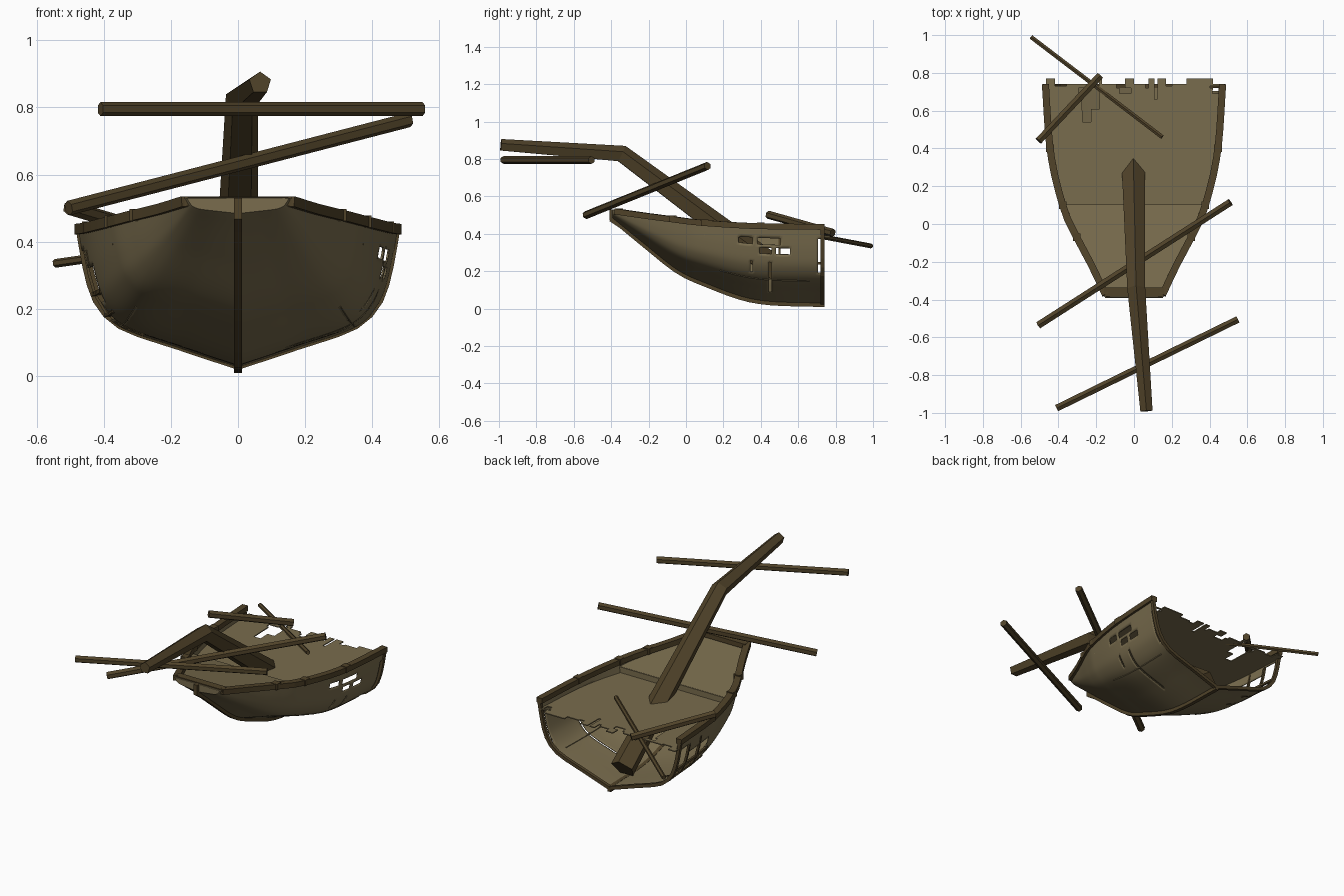
import bpy, bmesh, math
from mathutils import Vector

cube = bpy.data.objects.get("Cube")
if cube:
    bpy.data.objects.remove(cube, do_unlink=True)


def material(name, rgb):
    m = bpy.data.materials.new(name)
    m.use_nodes = True
    m.diffuse_color = (*rgb, 1)
    bsdf = m.node_tree.nodes["Principled BSDF"]
    bsdf.inputs["Base Color"].default_value = (*rgb, 1)
    bsdf.inputs["Roughness"].default_value = 0.9
    return m


PLANK = material("weathered planking", (0.19, 0.15, 0.075))
BEAM = material("dark timber", (0.08, 0.055, 0.022))


def finish(name, bm, mat, angle=None):
    mesh = bpy.data.meshes.new(name)
    bm.to_mesh(mesh)
    bm.free()
    mesh.materials.append(mat)
    ob = bpy.data.objects.new(name, mesh)
    bpy.context.collection.objects.link(ob)
    if angle:
        bpy.ops.object.select_all(action="DESELECT")
        ob.select_set(True)
        bpy.context.view_layer.objects.active = ob
        bpy.ops.object.shade_smooth_by_angle(angle=math.radians(angle))
    return ob


def sweep(name, path, radii, sides=6, width=1.0, up=(0, 0, 1), mat=BEAM):
    """Timber swept along a path; four sides makes a squared beam."""
    pts = [Vector(p) for p in path]
    bm = bmesh.new()
    rings = []
    turn = math.pi / 4 if sides == 4 else math.pi / 2
    for i, p in enumerate(pts):
        t = (pts[min(i + 1, len(pts) - 1)] - pts[max(i - 1, 0)]).normalized()
        side = t.cross(Vector(up)).normalized()
        top = side.cross(t)
        r = radii[i] if isinstance(radii, (list, tuple)) else radii
        ring = []
        for k in range(sides):
            a = turn + math.tau * k / sides
            ring.append(bm.verts.new(p + side * (r * width * math.cos(a)) + top * (r * math.sin(a))))
        rings.append(ring)
    for a, b in zip(rings, rings[1:]):
        for k in range(sides):
            n = (k + 1) % sides
            bm.faces.new((a[k], a[n], b[n], b[k]))
    bm.faces.new(rings[0])
    bm.faces.new(rings[-1])
    bmesh.ops.recalc_face_normals(bm, faces=bm.faces)
    return finish(name, bm, mat)


def spline(rows, t):
    """Smooth interpolation of rows keyed by their first value."""
    t = max(rows[0][0], min(rows[-1][0], t))
    i = max(k for k in range(len(rows) - 1) if rows[k][0] <= t)
    a, b = rows[i], rows[i + 1]
    p, q = rows[max(i - 1, 0)], rows[min(i + 2, len(rows) - 1)]
    h = b[0] - a[0]
    f = (t - a[0]) / h
    out = []
    for c in range(1, len(a)):
        m0 = (b[c] - p[c]) / (b[0] - p[0]) * h
        m1 = (q[c] - a[c]) / (q[0] - a[0]) * h
        out.append((2*f**3 - 3*f*f + 1) * a[c] + (f**3 - 2*f*f + f) * m0
                   + (3*f*f - 2*f**3) * b[c] + (f**3 - f*f) * m1)
    return out


# Stations: y, half width, rail height, keel height
STATIONS = [(-0.39, 0.15, 0.53, 0.485), (-0.22, 0.23, 0.505, 0.345), (-0.05, 0.32, 0.483, 0.21),
            (0.07, 0.375, 0.468, 0.15), (0.36, 0.445, 0.45, 0.05), (0.73, 0.475, 0.445, 0.028)]
# Cross-section: step, share of width, share of height
SECTION = [(0, 0, 0), (0.25, 0.37, 0.14), (0.5, 0.74, 0.29), (0.65, 0.88, 0.45),
           (0.8, 0.945, 0.66), (1, 1, 1)]
STERN = 0.73


def hull_point(y, s, side=1):
    w, top, keel = spline(STATIONS, y)
    fx, fz = spline(SECTION, s)
    return Vector((side * w * fx, y, keel + (top - keel) * fz))


def half_width(y, z):
    return max([hull_point(y, k / 60).x for k in range(61) if hull_point(y, k / 60).z <= z] or [0.02])


def inside(boxes, a, b):
    return any(l < a < r and d < b < u for l, r, d, u in boxes)


# Breaches in each side: y from, y to, z from, z to
BREACH = {1: [(0.28, 0.36, 0.355, 0.385), (0.38, 0.51, 0.345, 0.38), (0.40, 0.46, 0.295, 0.325),
              (0.475, 0.55, 0.29, 0.32), (0.44, 0.455, 0.09, 0.25), (0.35, 0.362, 0.2, 0.26),
              (0.7, 0.74, 0.19, 0.27), (0.71, 0.74, 0.27, 0.38)],
          -1: [(0.4, 0.74, 0.22, 0.32), (0.5, 0.74, 0.17, 0.22), (0.6, 0.74, 0.32, 0.37)]}

# Hull shell
NY, NS = 90, 40
bm = bmesh.new()
grid = []
for i in range(NY + 1):
    y = -0.39 + (STERN + 0.39) * i / NY
    grid.append([bm.verts.new(hull_point(y, abs(k) / NS, 1 if k >= 0 else -1)) for k in range(-NS, NS + 1)])
for i in range(NY):
    for k in range(2 * NS):
        quad = (grid[i][k], grid[i + 1][k], grid[i + 1][k + 1], grid[i][k + 1])
        c = sum((v.co for v in quad), Vector()) / 4
        if not inside(BREACH[1 if c.x > 0 else -1], c.y, c.z):
            bm.faces.new(quad)
bm.faces.new(grid[0])
bmesh.ops.recalc_face_normals(bm, faces=bm.faces)
hull = finish("hull", bm, PLANK, 40)
shell = hull.modifiers.new("thickness", "SOLIDIFY")
shell.thickness = 0.006
shell.offset = 0

# Splintered stern edge of the deck: x from, x to, y from, y to
NOTCH = [(-0.27, -0.225, 0.54, 0.7), (-0.3, -0.2, 0.69, 0.72), (-0.225, -0.19, 0.61, 0.75), (-0.07, -0.02, 0.69, 0.72),
         (-0.09, -0.05, 0.715, 0.8), (0.06, 0.08, 0.72, 0.8), (0.11, 0.13, 0.66, 0.8),
         (0.17, 0.2, 0.73, 0.8), (0.41, 0.45, 0.69, 0.73), (-0.42, -0.36, 0.735, 0.8)]
TEETH = [(-0.48, -0.42, 0, 1), (-0.2, -0.17, 0, 1), (-0.06, 0.0, 0, 1),
         (0.08, 0.11, 0, 1), (0.13, 0.17, 0, 1), (0.28, 0.42, 0, 1)]


def deck(name, y0, y1, height, rows, columns=60):
    bm = bmesh.new()
    grid = []
    for i in range(rows + 1):
        y = y0 + (y1 - y0) * i / rows
        w = half_width(y, height(y))
        grid.append([bm.verts.new((w * (2 * k / columns - 1), y, height(y))) for k in range(columns + 1)])
    for i in range(rows):
        for k in range(columns):
            quad = (grid[i][k], grid[i][k + 1], grid[i + 1][k + 1], grid[i + 1][k])
            c = sum((v.co for v in quad), Vector()) / 4
            if inside(NOTCH, c.x, c.y) or (c.y > 0.745 and not inside(TEETH, c.x, c.y)):
                continue
            bm.faces.new(quad)
    ob = finish(name, bm, PLANK)
    thick = ob.modifiers.new("thickness", "SOLIDIFY")
    thick.thickness = 0.006
    return ob


deck("main_deck", 0.1, 0.77, lambda y: 0.39, 67)
deck("fore_deck", -0.375, 0.1, lambda y: 0.425 + (0.1 - y) * 0.17, 12)
w = half_width(0.1, 0.41)
sweep("deck_step", [(-w, 0.1, 0.407), (w, 0.1, 0.407)], 0.024, 4, 0.25, mat=PLANK)

# Rails, stern frames and chine strakes on both sides
for side, label in ((1, "left"), (-1, "right")):
    ys = [-0.375 + (STERN + 0.385) * k / 14 for k in range(15)]
    sweep(label + "_rail", [hull_point(min(y, STERN), 1, side) * 1 + Vector((-side * 0.006, max(0, y - STERN), -0.008))
                            for y in ys], 0.022, 4, 1.2)
    sweep(label + "_stern_frame", [hull_point(STERN, k / 12, side) for k in range(13)],
          0.014, 4, 1, up=(0, 1, 0))
    sweep(label + "_chine", [hull_point(y, 0.5, side) for y in ys[7:14]], 0.007, 4, mat=PLANK)
    for y in (0.4, 0.1, -0.07):
        p = hull_point(y, 1, side) + Vector((-side * 0.006, 0, -0.006))
        sweep(label + "_rail_joint", [p - Vector((0, 0.02, 0)), p + Vector((0, 0.02, 0))], 0.025, 4, 1.15)
sweep("bow_rail", [(-0.16, -0.36, 0.52), (0.16, -0.36, 0.52)], 0.02, 4, 1.6)

# Keel and stem
keel_ys = [-0.4 + (STERN + 0.41) * k / 20 for k in range(21)]
sweep("keel", [(0, y, spline(STATIONS, y)[2] - 0.006) for y in keel_ys], 0.02, 4, 0.8)
sweep("stem_head", [(0, -0.395, 0.47), (0, -0.395, 0.53)], 0.02, 4, 0.8, up=(0, 1, 0))

# Exposed ribs across the broken side
for y in (0.5, 0.62):
    sweep("exposed_rib", [hull_point(y, k / 10, -1) for k in range(4, 10)], 0.009, 4, up=(0, 1, 0))
for s in (0.58, 0.7):
    sweep("exposed_stringer", [hull_point(y, s, -1) for y in (0.38, 0.5, 0.62, 0.73)], 0.009, 4)

# Snapped mast, leaning over the bow
sweep("mast", [(-0.01, 0.62, 0.105), (0.012, -0.345, 0.825), (0.066, -0.99, 0.873)],
      [0.073, 0.05, 0.034], 5)

# Yards and loose spars
sweep("lower_yard", [(-0.505, -0.535, 0.5), (0.51, 0.115, 0.763)], 0.022)
sweep("upper_yard", [(-0.41, -0.975, 0.795), (0.55, -0.505, 0.795)], 0.021)
sweep("loose_spar", [(-0.505, 0.44, 0.502), (-0.18, 0.785, 0.405)], 0.022)
sweep("thin_spar", [(-0.545, 0.99, 0.335), (0.15, 0.46, 0.435)], 0.013)
